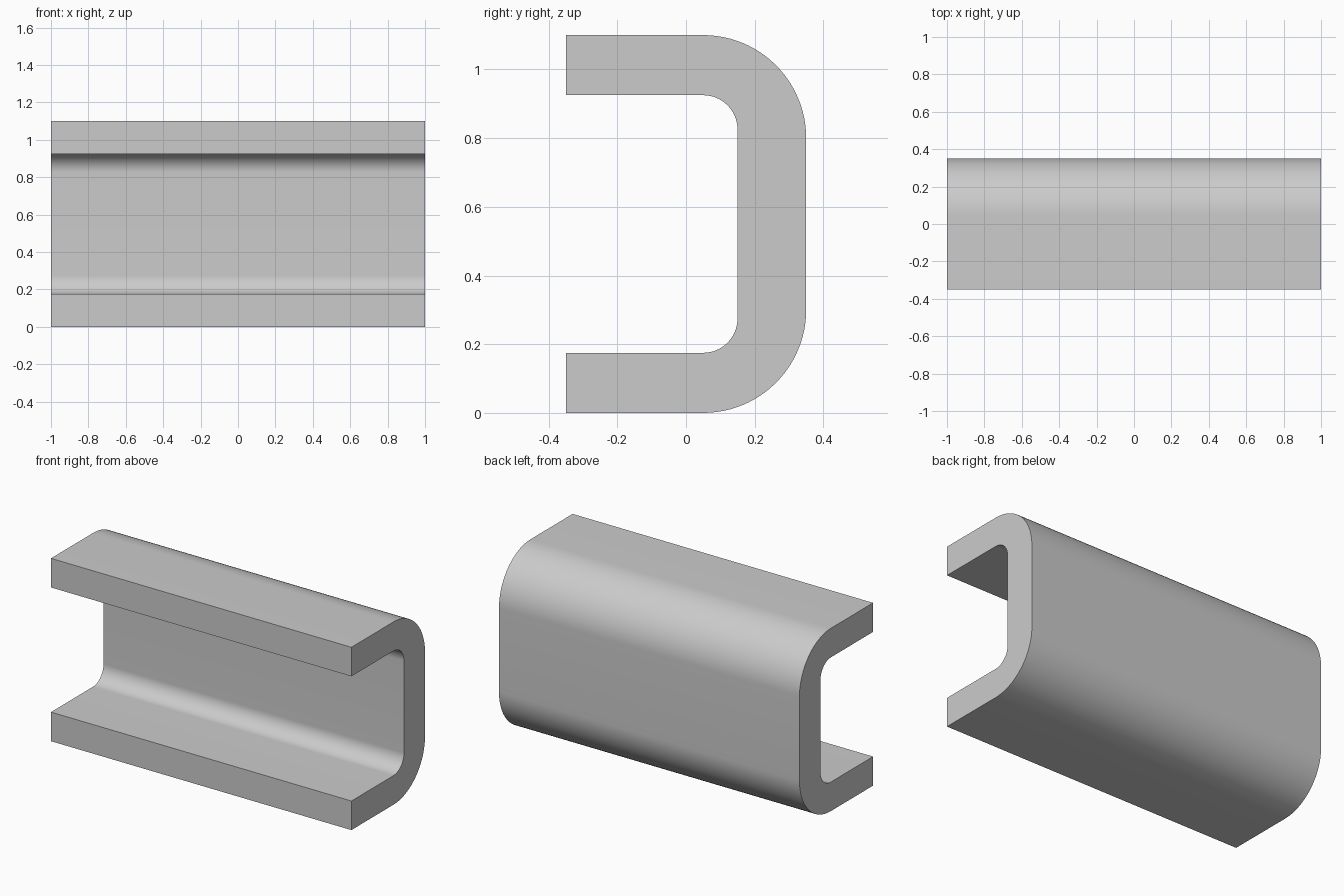
import bpy
import bmesh
from math import cos, sin, radians

cube = bpy.data.objects.get("Cube")
if cube:
    bpy.data.objects.remove(cube, do_unlink=True)

LENGTH, HEIGHT = 2.0, 1.1
FRONT, BEND_Y = -0.35, 0.05
FLANGE = 0.175
OUTER_R, INNER_R = 0.3, 0.1
STEPS = 24

# Plain grey material
grey = bpy.data.materials.new("plain grey")
grey.use_nodes = True
colour = (0.6, 0.6, 0.6, 1)
grey.diffuse_color = colour
grey.node_tree.nodes["Principled BSDF"].inputs["Base Color"].default_value = colour


def c_line(radius, inset):
    """Front tip, lower bend, upper bend, front tip, as (y, z) points."""
    low = [(FRONT, inset)]
    for i in range(STEPS + 1):
        a = radians(90 * i / STEPS)
        low.append((BEND_Y + radius * sin(a), inset + radius * (1 - cos(a))))
    return low + [(y, HEIGHT - z) for y, z in reversed(low)]


# C-shaped cross-section extruded along x
profile = c_line(OUTER_R, 0) + c_line(INNER_R, FLANGE)[::-1]
bm = bmesh.new()
face = bm.faces.new([bm.verts.new((-LENGTH / 2, y, z)) for y, z in profile])
result = bmesh.ops.extrude_face_region(bm, geom=[face])
moved = [v for v in result["geom"] if isinstance(v, bmesh.types.BMVert)]
bmesh.ops.translate(bm, verts=moved, vec=(LENGTH, 0, 0))
bmesh.ops.recalc_face_normals(bm, faces=bm.faces)
mesh = bpy.data.meshes.new("c_channel")
bm.to_mesh(mesh)
bm.free()
mesh.materials.append(grey)

channel = bpy.data.objects.new("c_channel", mesh)
bpy.context.collection.objects.link(channel)

# Smooth bends with crisp edges
bpy.ops.object.select_all(action="DESELECT")
channel.select_set(True)
bpy.context.view_layer.objects.active = channel
bpy.ops.object.shade_smooth_by_angle(angle=radians(30))
